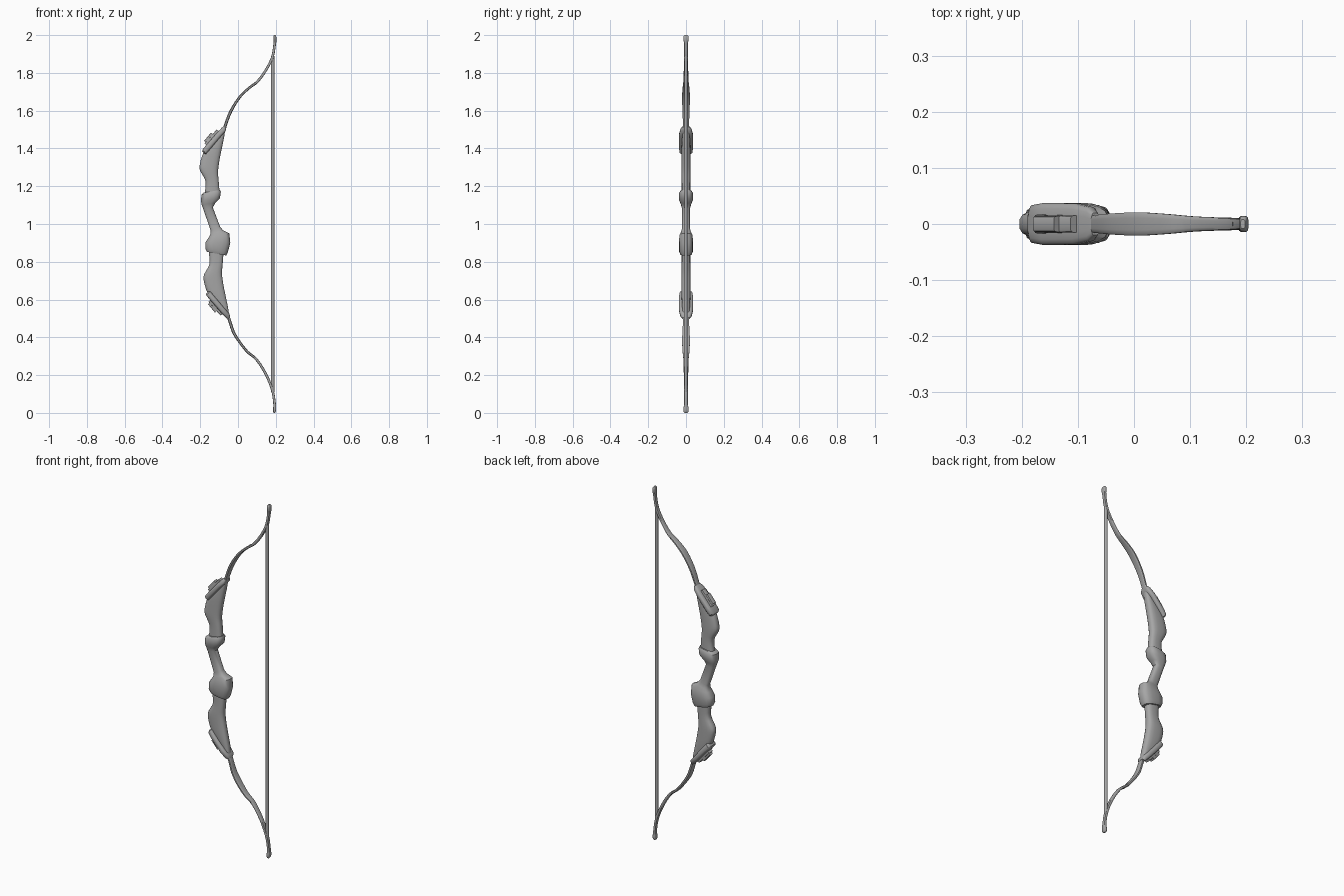
import bpy, bmesh, math
from mathutils import Vector

# Dark grey finish
mat = bpy.data.materials.new("dark_grey")
mat.diffuse_color = (0.38, 0.38, 0.38, 1)


def finish(name, bm, angle=40):
    bmesh.ops.recalc_face_normals(bm, faces=bm.faces)
    me = bpy.data.meshes.new(name)
    bm.to_mesh(me)
    bm.free()
    me.materials.append(mat)
    ob = bpy.data.objects.new(name, me)
    bpy.context.collection.objects.link(ob)
    bpy.ops.object.select_all(action='DESELECT')
    ob.select_set(True)
    bpy.context.view_layer.objects.active = ob
    bpy.ops.object.shade_smooth_by_angle(angle=math.radians(angle))
    return ob


def spow(v, e):
    return math.copysign(abs(v) ** e, v)


def loft(name, sections, n=16, e=0.7):
    """Skin rounded rings; section = front x,z, back x,z, half width in y."""
    bm = bmesh.new()
    rings = []
    for x0, z0, x1, z1, h in sections:
        mid = Vector(((x0 + x1) / 2, 0, (z0 + z1) / 2))
        half = Vector(((x1 - x0) / 2, 0, (z1 - z0) / 2))
        ring = []
        for i in range(n):
            a = math.tau * (i + 0.5) / n
            p = mid + half * spow(math.cos(a), e)
            p.y = h * spow(math.sin(a), e)
            ring.append(bm.verts.new(p))
        rings.append(ring)
    for a, b in zip(rings, rings[1:]):
        for i in range(n):
            j = (i + 1) % n
            bm.faces.new((a[i], a[j], b[j], b[i]))
    bm.faces.new(rings[0])
    bm.faces.new(rings[-1])
    return finish(name, bm)


def refine(pts, k=3):
    """Catmull-Rom smoothing of tuples."""
    pts = [Vector(p) for p in pts]
    out = []
    for i in range(len(pts) - 1):
        p0, p1, p2, p3 = pts[max(i - 1, 0)], pts[i], pts[i + 1], pts[min(i + 2, len(pts) - 1)]
        for s in range(k):
            t = s / k
            out.append(0.5 * (2 * p1 + (p2 - p0) * t + (2 * p0 - 5 * p1 + 4 * p2 - p3) * t * t
                              + (3 * p1 - p0 - 3 * p2 + p3) * t ** 3))
    return out + [pts[-1]]


def limb(name, path):
    """Flat strip along x, z with half width and half thickness."""
    pts = refine(path)
    secs = []
    for i, p in enumerate(pts):
        d = pts[min(i + 1, len(pts) - 1)] - pts[max(i - 1, 0)]
        t = Vector((d.x, d.y)).normalized() * p.w
        secs.append((p.x - t.y, p.y + t.x, p.x + t.y, p.y - t.x, p.z))
    loft(name, secs, 12, 0.5)


def flip(s):
    # lower half of the riser: upside down and slightly further back
    x0, z0, x1, z1, h = s
    return (x0 + 0.021, 2.015 - z0, x1 + 0.021, 2.015 - z1, h)


# Riser blocks, cap plates and small pads, upper and lower
block = [(-0.085, 1.492, -0.066, 1.512, 0.016), (-0.125, 1.455, -0.073, 1.46, 0.020),
         (-0.180, 1.385, -0.085, 1.40, 0.024), (-0.203, 1.315, -0.097, 1.34, 0.025),
         (-0.200, 1.280, -0.105, 1.28, 0.025), (-0.172, 1.226, -0.102, 1.23, 0.023),
         (-0.177, 1.160, -0.097, 1.17, 0.023)]
# plates run along the slanted cut: inner point, outer point, half width
plate = [(-0.178, 1.372, -0.190, 1.384, 0.022), (-0.168, 1.370, -0.188, 1.394, 0.034),
         (-0.145, 1.397, -0.167, 1.420, 0.038), (-0.090, 1.463, -0.112, 1.483, 0.037),
         (-0.066, 1.490, -0.086, 1.510, 0.030), (-0.062, 1.510, -0.076, 1.518, 0.020)]
base_pad = [(-0.150, 1.402, -0.178, 1.427, 0.017), (-0.085, 1.480, -0.113, 1.500, 0.015)]
top_pad = [(-0.155, 1.415, -0.180, 1.440, 0.014), (-0.113, 1.459, -0.143, 1.484, 0.014)]
for label, f in (("upper", lambda s: s), ("lower", flip)):
    loft(label + "_riser_block", [tuple(v) for v in refine([f(s) for s in block])])
    loft(label + "_cap_plate", [f(s) for s in plate], 16, 0.55)
    loft(label + "_base_pad", [f(s) for s in base_pad], 12, 0.3)
    loft(label + "_top_pad", [f(s) for s in top_pad], 12, 0.3)

# Grip with its upper collar and lower bulb
loft("grip", [(-0.182, 1.166, -0.094, 1.180, 0.030), (-0.194, 1.155, -0.090, 1.170, 0.037),
              (-0.197, 1.122, -0.095, 1.135, 0.037), (-0.193, 1.103, -0.120, 1.110, 0.028),
              (-0.183, 1.075, -0.133, 1.088, 0.021), (-0.145, 0.965, -0.094, 0.985, 0.021),
              (-0.147, 0.945, -0.078, 0.966, 0.026), (-0.155, 0.930, -0.045, 0.950, 0.035),
              (-0.172, 0.905, -0.040, 0.900, 0.038), (-0.173, 0.870, -0.053, 0.850, 0.038),
              (-0.166, 0.853, -0.062, 0.833, 0.031)])

# Recurve limbs: x, z, half width, half thickness
limb("upper_limb", [(-0.082, 1.475, 0.015, 0.008), (-0.066, 1.525, 0.016, 0.008),
                    (-0.038, 1.597, 0.019, 0.008), (0.009, 1.672, 0.021, 0.007),
                    (0.060, 1.721, 0.018, 0.007), (0.103, 1.754, 0.014, 0.007),
                    (0.146, 1.812, 0.012, 0.007), (0.181, 1.880, 0.011, 0.007),
                    (0.194, 1.950, 0.010, 0.007), (0.196, 1.978, 0.014, 0.008),
                    (0.195, 1.993, 0.013, 0.007), (0.194, 2.000, 0.008, 0.004)])
limb("lower_limb", [(-0.062, 0.535, 0.015, 0.008), (-0.045, 0.490, 0.016, 0.008),
                    (-0.025, 0.430, 0.019, 0.008), (0.005, 0.380, 0.021, 0.007),
                    (0.050, 0.323, 0.018, 0.007), (0.098, 0.283, 0.014, 0.007),
                    (0.146, 0.208, 0.012, 0.007), (0.181, 0.124, 0.011, 0.007),
                    (0.193, 0.055, 0.010, 0.007), (0.194, 0.022, 0.014, 0.008),
                    (0.193, 0.007, 0.013, 0.007), (0.192, 0.000, 0.008, 0.004)])

# Bowstring
bm = bmesh.new()
bmesh.ops.create_cone(bm, cap_ends=True, segments=10, radius1=0.009, radius2=0.009, depth=1.78)
bmesh.ops.translate(bm, verts=bm.verts, vec=(0.184, 0, 1.0))
finish("bowstring", bm)
